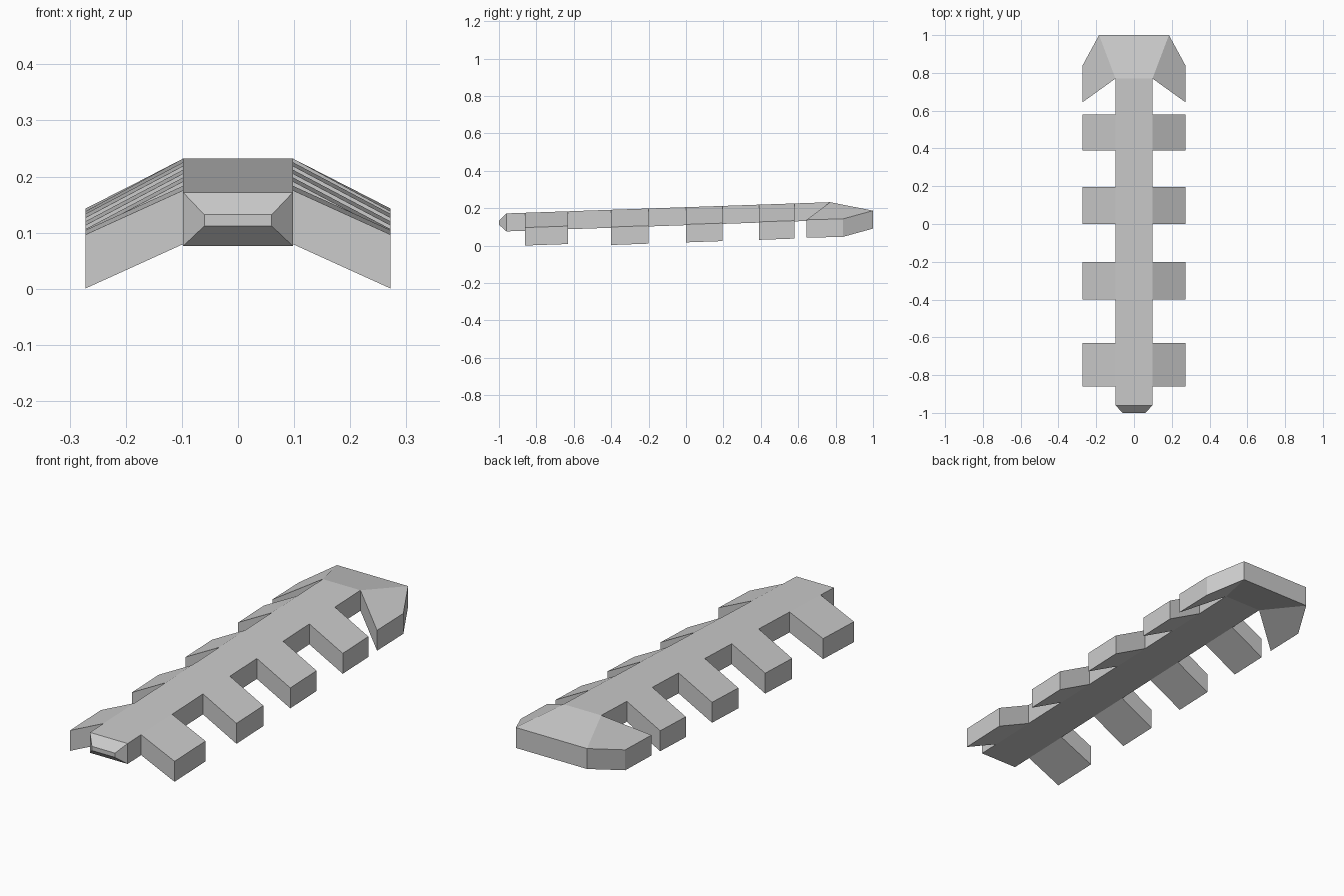
import bpy, bmesh

if "Cube" in bpy.data.objects:
    bpy.data.objects.remove(bpy.data.objects["Cube"])

W, OUT = 0.098, 0.272      # half widths of the spine and of the leg tips
THICK = 0.096              # vertical thickness of the whole plate
LEGS = [(-0.86, -0.63, 0.079), (-0.40, -0.20, 0.092),
        (0.0, 0.195, 0.092), (0.39, 0.58, 0.092)]   # y start, y end, drop


def top(y):
    """Height of the gently rising upper surface."""
    return 0.172 + 0.0347 * (y + 0.96)


bm = bmesh.new()


def face(points):
    return bm.faces.new([bm.verts.new(p) for p in points])


def mirrored(points):
    face(points)
    face([(-x, y, z) for x, y, z in reversed(points)])


# Upper surface of the spine, split where the legs join
ys = [-0.96] + [y for leg in LEGS for y in leg[:2]] + [0.77]
for a, b in zip(ys, ys[1:]):
    face([(-W, a, top(a)), (W, a, top(a)), (W, b, top(b)), (-W, b, top(b))])

# Sloping legs on both sides
for a, b, drop in LEGS:
    mirrored([(W, a, top(a)), (OUT, a, top(a) - drop),
              (OUT, b, top(b) - drop), (W, b, top(b))])

# Head: central slope and swept-back side wings
neck, brow = (W, 0.77, top(0.77)), (0.185, 1.0, 0.187)
face([(-neck[0], *neck[1:]), neck, brow, (-brow[0], *brow[1:])])
mirrored([neck, (OUT, 0.645, 0.138), (OUT, 0.84, 0.143), brow])

# Weld the sheet and thicken it downwards
bmesh.ops.remove_doubles(bm, verts=bm.verts[:], dist=0.0005)
ext = bmesh.ops.extrude_face_region(bm, geom=bm.faces[:], use_keep_orig=True)
for v in ext["geom"]:
    if isinstance(v, bmesh.types.BMVert):
        v.co.z -= THICK

# Tapered tail tip
end = next(f for f in bm.faces if all(v.co.y < -0.955 for v in f.verts))
tip = bmesh.ops.extrude_discrete_faces(bm, faces=[end])["faces"][0]
for v in tip.verts:
    v.co = (v.co.x * 0.06 / W, -1.0, 0.132 if v.co.z > 0.12 else 0.112)

bmesh.ops.recalc_face_normals(bm, faces=bm.faces[:])
mesh = bpy.data.meshes.new("ribbed_body")
bm.to_mesh(mesh)
bm.free()
bpy.context.collection.objects.link(bpy.data.objects.new("ribbed_body", mesh))
